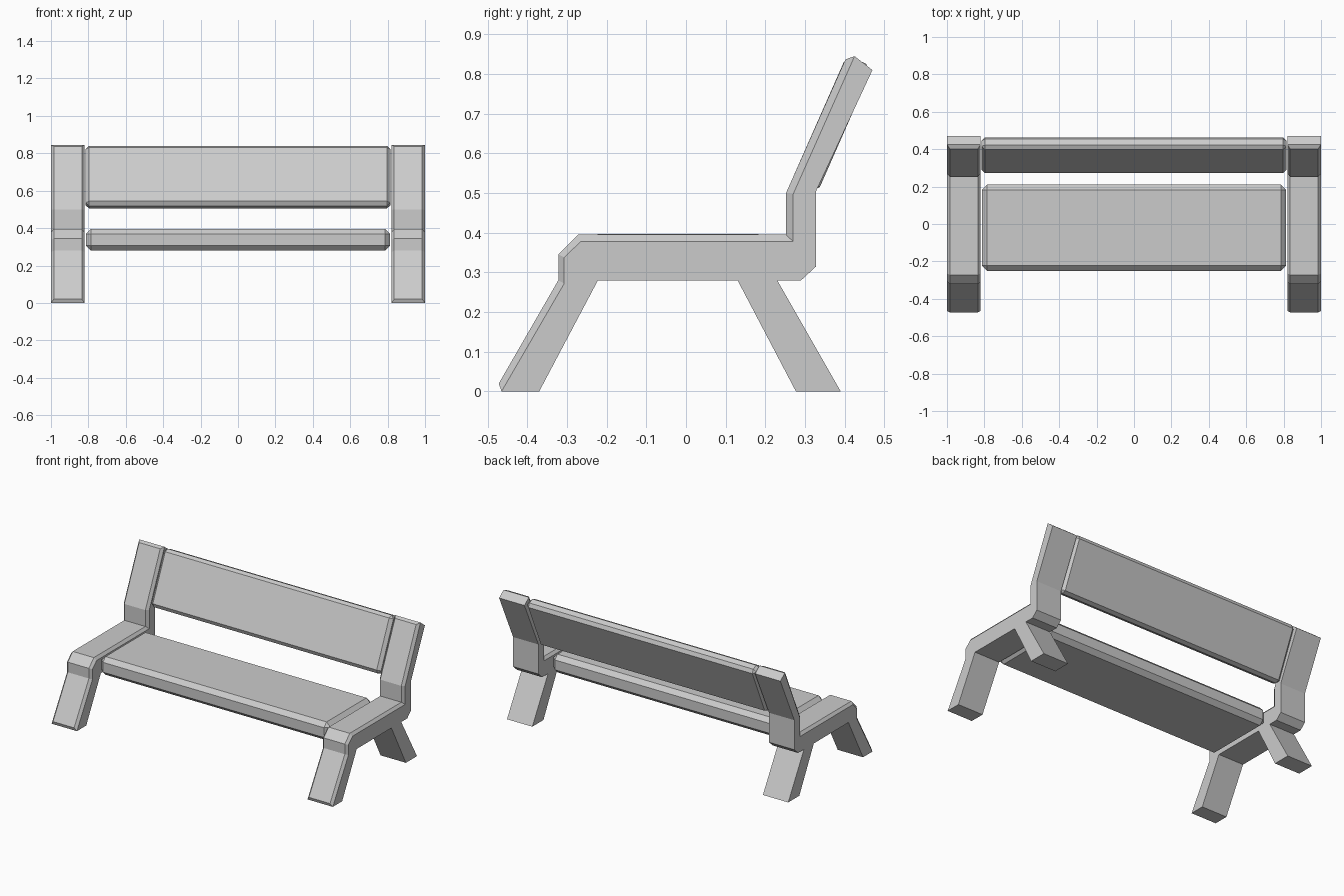
import bpy
import bmesh
import math
from mathutils import Matrix

cube = bpy.data.objects.get("Cube")
if cube:
    bpy.data.objects.remove(cube, do_unlink=True)

# One plain grey for the whole bench
grey = bpy.data.materials.new("light grey")
grey.use_nodes = True
grey.diffuse_color = (0.6, 0.6, 0.6, 1)
grey.node_tree.nodes["Principled BSDF"].inputs["Base Color"].default_value = grey.diffuse_color


def finish(name, bm):
    bmesh.ops.recalc_face_normals(bm, faces=bm.faces)
    mesh = bpy.data.meshes.new(name)
    bm.to_mesh(mesh)
    bm.free()
    mesh.materials.append(grey)
    obj = bpy.data.objects.new(name, mesh)
    bpy.context.collection.objects.link(obj)
    return obj


# Side frame profiles (y, z): the front run is chamfered towards both sides
front_run = [(-0.465, 0), (-0.472, 0.02), (-0.322, 0.28), (-0.322, 0.345),
             (-0.272, 0.395), (0.252, 0.395), (0.252, 0.5), (0.402, 0.837)]
side_run = [(-0.465, 0), (-0.465, 0), (-0.307, 0.272), (-0.307, 0.338),
            (-0.265, 0.378), (0.27, 0.378), (0.27, 0.497), (0.425, 0.845)]
rear_run = [(0.425, 0.845), (0.47, 0.81), (0.328, 0.505), (0.328, 0.315),
            (0.29, 0.28), (0.23, 0.28), (0.39, 0), (0.277, 0),
            (0.13, 0.28), (-0.222, 0.28), (-0.37, 0)]


def side_frame(name, sign):
    inner, outer, chamfer = 0.82, 1.0, 0.015
    sections = [(inner, side_run), (inner + chamfer, front_run),
                (outer - chamfer, front_run), (outer, side_run)]
    bm = bmesh.new()
    rings = [[bm.verts.new((sign * x, y, z)) for y, z in run + rear_run]
             for x, run in sections]
    for a, b in zip(rings, rings[1:]):
        for i in range(len(a)):
            j = (i + 1) % len(a)
            bm.faces.new((a[i], a[j], b[j], b[i]))
    bm.faces.new(rings[0])
    bm.faces.new(rings[-1])
    bmesh.ops.remove_doubles(bm, verts=bm.verts, dist=0.0005)
    return finish(name, bm)


def plank(name, size, centre, chamfer, tilt=0):
    bm = bmesh.new()
    bmesh.ops.create_cube(bm, size=1)
    bmesh.ops.scale(bm, vec=size, verts=bm.verts)
    bmesh.ops.bevel(bm, geom=bm.edges[:], offset=chamfer, segments=1, affect='EDGES')
    bmesh.ops.transform(bm, matrix=Matrix.Translation(centre) @ Matrix.Rotation(tilt, 4, 'X'),
                        verts=bm.verts)
    return finish(name, bm)


side_frame("left_frame", 1)
side_frame("right_frame", -1)
plank("seat", (1.626, 0.46, 0.117), (0, -0.02, 0.338), 0.027)
plank("backrest", (1.63, 0.072, 0.351), (0, 0.3675, 0.6725), 0.019, math.radians(-23.8))
